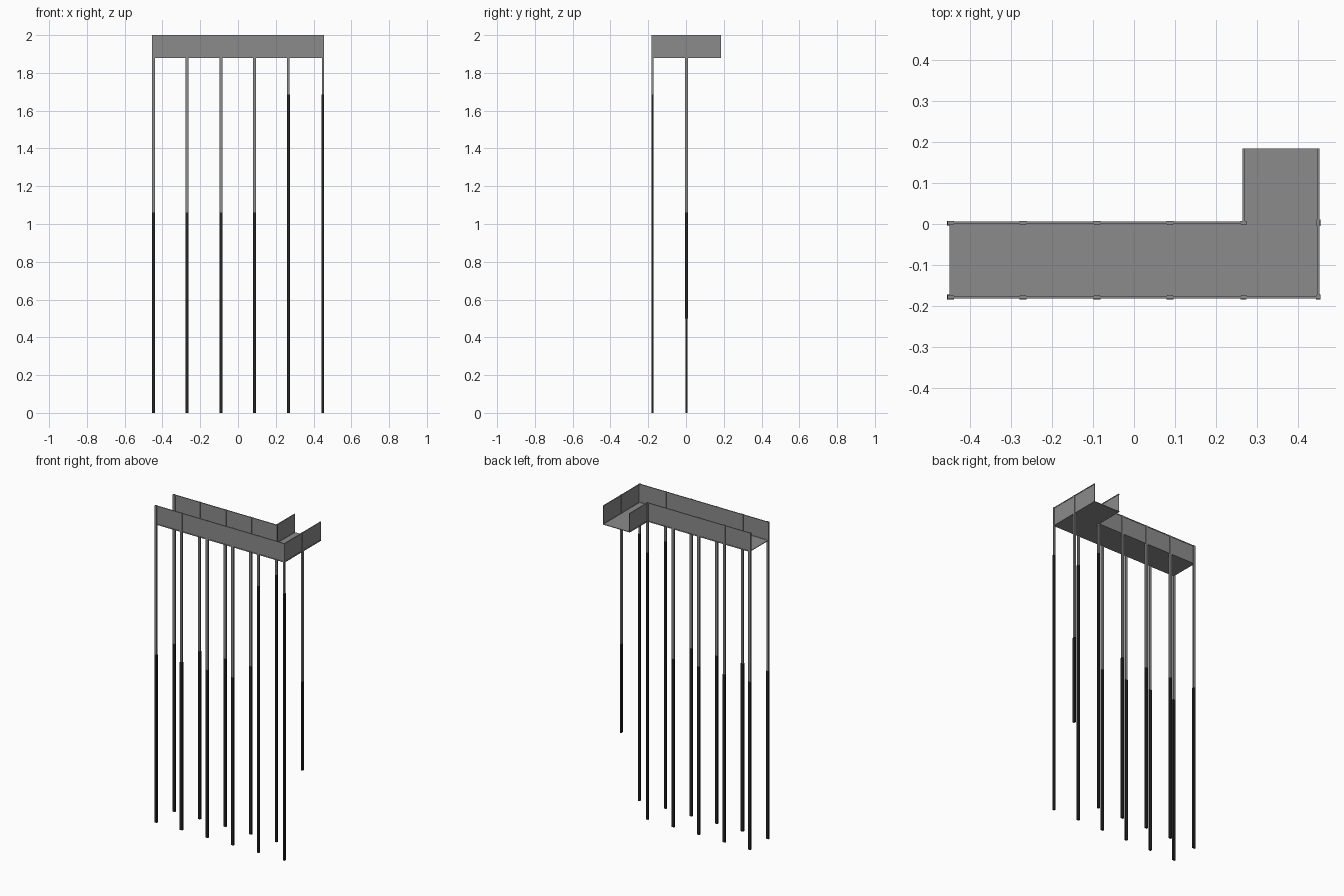
import bpy
import bmesh

cube = bpy.data.objects.get("Cube")
if cube:
    bpy.data.objects.remove(cube, do_unlink=True)


def material(name, value):
    m = bpy.data.materials.new(name)
    m.use_nodes = True
    colour = (value, value, value, 1)
    m.diffuse_color = colour
    m.node_tree.nodes["Principled BSDF"].inputs["Base Color"].default_value = colour
    return m


GREY = material("steel grey", 0.26)
BLACK = material("black coating", 0.018)


def add_object(name, bm, mat):
    mesh = bpy.data.meshes.new(name)
    bm.to_mesh(mesh)
    bm.free()
    mesh.materials.append(mat)
    obj = bpy.data.objects.new(name, mesh)
    bpy.context.collection.objects.link(obj)


def box(name, lo, hi, mat):
    bm = bmesh.new()
    bmesh.ops.create_cube(bm, size=1)
    for v in bm.verts:
        v.co = [(a + b) / 2 + c * (b - a) for a, b, c in zip(lo, hi, v.co)]
    add_object(name, bm, mat)


TOP, DECK = 2.0, 1.88
FRONT, BACK, END = -0.178, 0.003, 0.184
LEFT, INNER, RIGHT = -0.449, 0.267, 0.449
XS = [-0.447, -0.27, -0.09, 0.088, INNER, RIGHT]

# L-shaped walkway deck
bm = bmesh.new()
outline = [(LEFT, FRONT), (RIGHT, FRONT), (RIGHT, END),
           (INNER, END), (INNER, BACK), (LEFT, BACK)]
face = bm.faces.new([bm.verts.new((x, y, DECK)) for x, y in outline])
up = bmesh.ops.extrude_face_region(bm, geom=[face])["geom"]
bmesh.ops.translate(bm, vec=(0, 0, 0.004),
                    verts=[g for g in up if isinstance(g, bmesh.types.BMVert)])
bmesh.ops.recalc_face_normals(bm, faces=bm.faces)
add_object("deck", bm, GREY)


# Side panels, each with a top and bottom rail
def wall(name, x0, y0, x1, y1):
    for part, half, z0, z1 in (("panel", 0.001, DECK, TOP - 0.001),
                               ("top_rail", 0.003, TOP - 0.006, TOP - 0.0005),
                               ("bottom_rail", 0.003, DECK, DECK + 0.006)):
        dx, dy = (half, 0) if x0 == x1 else (0, half)
        box(f"{name}_{part}", (x0 - dx, y0 - dy, z0), (x1 + dx, y1 + dy, z1), GREY)


wall("front", LEFT, FRONT, RIGHT, FRONT)
wall("back", LEFT, BACK, INNER, BACK)
wall("left_side", RIGHT, FRONT, RIGHT, END)
wall("inner_side", INNER, BACK, INNER, END)


# Posts with a coated lower part
def post(name, x, y, hx, hy, bottom, split):
    box(name, (x - hx, y - hy, split), (x + hx, y + hy, TOP), GREY)
    e = 0.0008
    box(name + "_coated_base", (x - hx - e, y - hy - e, bottom),
        (x + hx + e, y + hy + e, split), BLACK)


for i, x in enumerate(XS):
    split = 1.06 if i < 4 else 1.685
    hx = 0.0075 if i < 4 else 0.0065 if i == 4 else 0.005
    post(f"front_post_{i + 1}", x, FRONT, hx, 0.005, 0, split)
    if i < 5:
        post(f"back_post_{i + 1}", x, BACK - 0.001, hx, 0.005, 0, split)
post("short_side_post", RIGHT, BACK, 0.0045, 0.0075, 0.5, 1.06)
